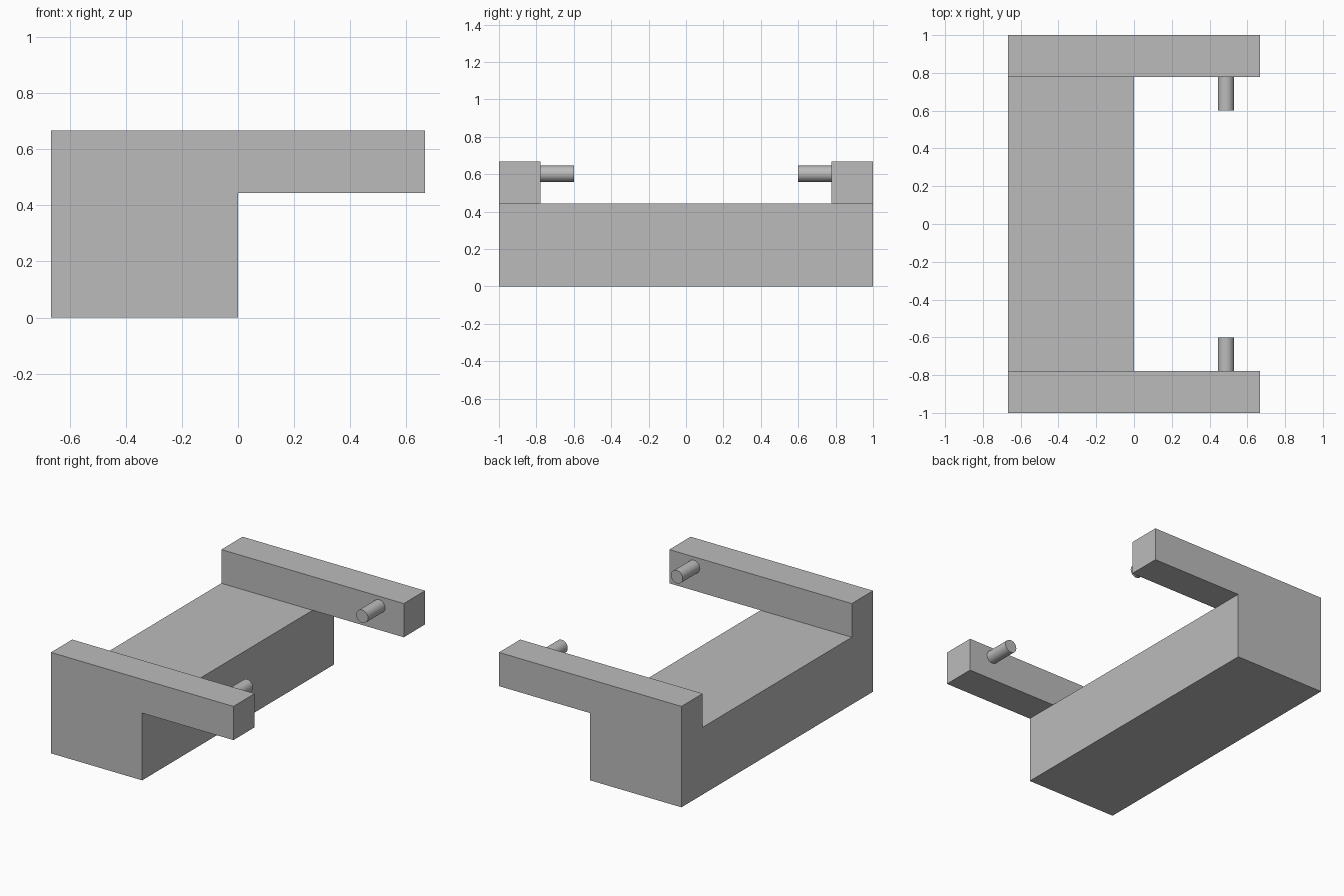
import bpy, bmesh, math
from mathutils import Vector

cube = bpy.data.objects.get("Cube")
if cube:
    bpy.data.objects.remove(cube, do_unlink=True)

HALF_X, HALF_Y = 2 / 3, 1.0
BASE_H, TOP_H = 0.444, 2 / 3
ARM_IN = 0.778            # inner side of each arm
PIN_X, PIN_Z, PIN_R, PIN_TIP = 0.487, 0.602, 0.043, 0.60

grey = bpy.data.materials.new("plain_grey")
grey.use_nodes = True
colour = (0.5, 0.5, 0.5, 1)
grey.diffuse_color = colour
grey.node_tree.nodes["Principled BSDF"].inputs["Base Color"].default_value = colour


def add_object(name, bm):
    bmesh.ops.recalc_face_normals(bm, faces=bm.faces)
    mesh = bpy.data.meshes.new(name)
    bm.to_mesh(mesh)
    bm.free()
    mesh.materials.append(grey)
    obj = bpy.data.objects.new(name, mesh)
    bpy.context.collection.objects.link(obj)
    return obj


def pull(bm, axis, distance, test):
    """Extrude the faces that look along axis and pass the test."""
    bm.normal_update()
    faces = [f for f in bm.faces
             if f.normal.dot(axis) > 0.9 and test(f.calc_center_median())]
    new = bmesh.ops.extrude_discrete_faces(bm, faces=faces)["faces"]
    verts = list({v for f in new for v in f.verts})
    bmesh.ops.translate(bm, verts=verts, vec=axis * distance)
    bmesh.ops.recalc_face_normals(bm, faces=bm.faces)


# Body: a long block whose ends rise and reach forward as arms
bm = bmesh.new()
bmesh.ops.create_cube(bm, size=1)
bmesh.ops.scale(bm, verts=bm.verts, vec=(HALF_X, 2 * HALF_Y, BASE_H))
bmesh.ops.translate(bm, verts=bm.verts, vec=(-HALF_X / 2, 0, BASE_H / 2))
for side in (-1, 1):
    bmesh.ops.bisect_plane(bm, geom=bm.verts[:] + bm.edges[:] + bm.faces[:],
                           plane_co=(0, side * ARM_IN, 0), plane_no=(0, 1, 0))
pull(bm, Vector((0, 0, 1)), TOP_H - BASE_H, lambda c: abs(c.y) > ARM_IN)
pull(bm, Vector((1, 0, 0)), HALF_X, lambda c: c.z > BASE_H)
bmesh.ops.dissolve_limit(bm, angle_limit=math.radians(1),
                         verts=bm.verts, edges=bm.edges)
add_object("body", bm)

# Pins: short round pegs facing each other from the arms
for side, name in ((-1, "front_pin"), (1, "back_pin")):
    bm = bmesh.new()
    bmesh.ops.create_cone(bm, cap_ends=True, segments=32, radius1=PIN_R,
                          radius2=PIN_R, depth=ARM_IN - PIN_TIP)
    pin = add_object(name, bm)
    pin.rotation_euler.x = math.radians(90)
    pin.location = (PIN_X, side * (ARM_IN + PIN_TIP) / 2, PIN_Z)
    bpy.ops.object.select_all(action="DESELECT")
    pin.select_set(True)
    bpy.context.view_layer.objects.active = pin
    bpy.ops.object.shade_smooth_by_angle(angle=math.radians(30))
